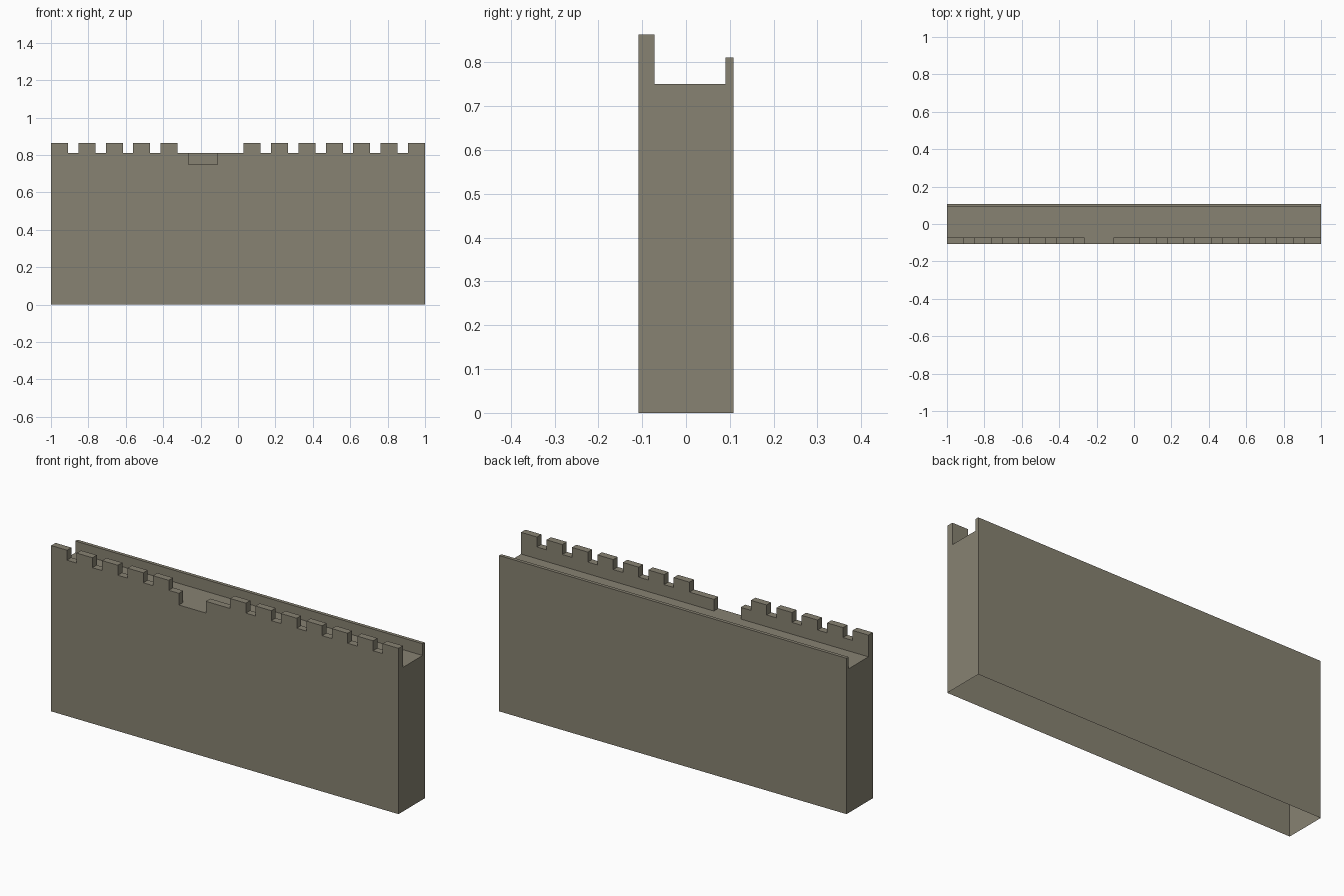
import bpy
import bmesh
import math

default = bpy.data.objects.get("Cube")
if default:
    bpy.data.objects.remove(default, do_unlink=True)

# Main dimensions
HALF_X, HALF_Y = 1.0, 0.108
TOP, SILL, WALK = 0.863, 0.811, 0.75
FRONT_IN, BACK_IN = -0.072, 0.09
MERLON, PITCH = 0.091, 0.1465
OVER = 0.1

# Stone colour
stone = bpy.data.materials.new("stone_grey")
stone.use_nodes = True
colour = (0.245, 0.224, 0.168, 1.0)
stone.diffuse_color = colour
shader = stone.node_tree.nodes["Principled BSDF"]
shader.inputs["Base Color"].default_value = colour
shader.inputs["Roughness"].default_value = 0.9


def add_boxes(name, boxes):
    """Make one object out of separate boxes (x0, x1, y0, y1, z0, z1)."""
    bm = bmesh.new()
    for x0, x1, y0, y1, z0, z1 in boxes:
        verts = bmesh.ops.create_cube(bm, size=1)["verts"]
        for v in verts:
            v.co = (x0 if v.co.x < 0 else x1,
                    y0 if v.co.y < 0 else y1,
                    z0 if v.co.z < 0 else z1)
    mesh = bpy.data.meshes.new(name)
    bm.to_mesh(mesh)
    bm.free()
    obj = bpy.data.objects.new(name, mesh)
    bpy.context.collection.objects.link(obj)
    return obj


# Solid wall block
wall = add_boxes("battlement_wall", [(-HALF_X, HALF_X, -HALF_Y, HALF_Y, 0, TOP)])
wall.data.materials.append(stone)

# Crenel openings: five merlons at one end, seven at the other, a long gap between
starts = [-HALF_X + i * PITCH for i in range(5)]
starts += [HALF_X - MERLON - i * PITCH for i in reversed(range(7))]
high = TOP + OVER
crenels = [(a + MERLON, b, -HALF_Y - OVER, 0, SILL, high)
           for a, b in zip(starts, starts[1:])]

cutters = [
    add_boxes("walkway_cutter", [(-HALF_X - OVER, HALF_X + OVER, FRONT_IN, BACK_IN, WALK, high)]),
    add_boxes("rear_parapet_cutter", [(-HALF_X - OVER, HALF_X + OVER, 0, HALF_Y + OVER, SILL, high)]),
    add_boxes("crenel_cutter", crenels),
    add_boxes("gateway_cutter", [(-0.265, -0.11, -HALF_Y - OVER, 0, WALK, high)]),
]
for cutter in cutters:
    cutter.hide_render = True
    cut = wall.modifiers.new(cutter.name, 'BOOLEAN')
    cut.operation = 'DIFFERENCE'
    cut.solver = 'EXACT'
    cut.object = cutter

# Bake the cuts, merge flat faces and leave the underside open
bpy.context.view_layer.update()
baked = wall.evaluated_get(bpy.context.evaluated_depsgraph_get())
bm = bmesh.new()
bm.from_mesh(baked.to_mesh())
baked.to_mesh_clear()
bmesh.ops.remove_doubles(bm, verts=bm.verts, dist=0.0001)
bmesh.ops.dissolve_limit(bm, angle_limit=math.radians(1), verts=bm.verts, edges=bm.edges)
under = [f for f in bm.faces if f.calc_center_median().z < 0.001]
bmesh.ops.delete(bm, geom=under, context='FACES_ONLY')
for f in bm.faces:
    f.material_index = 0
    f.smooth = False
wall.modifiers.clear()
bm.to_mesh(wall.data)
bm.free()
for cutter in cutters:
    bpy.data.objects.remove(cutter, do_unlink=True)
